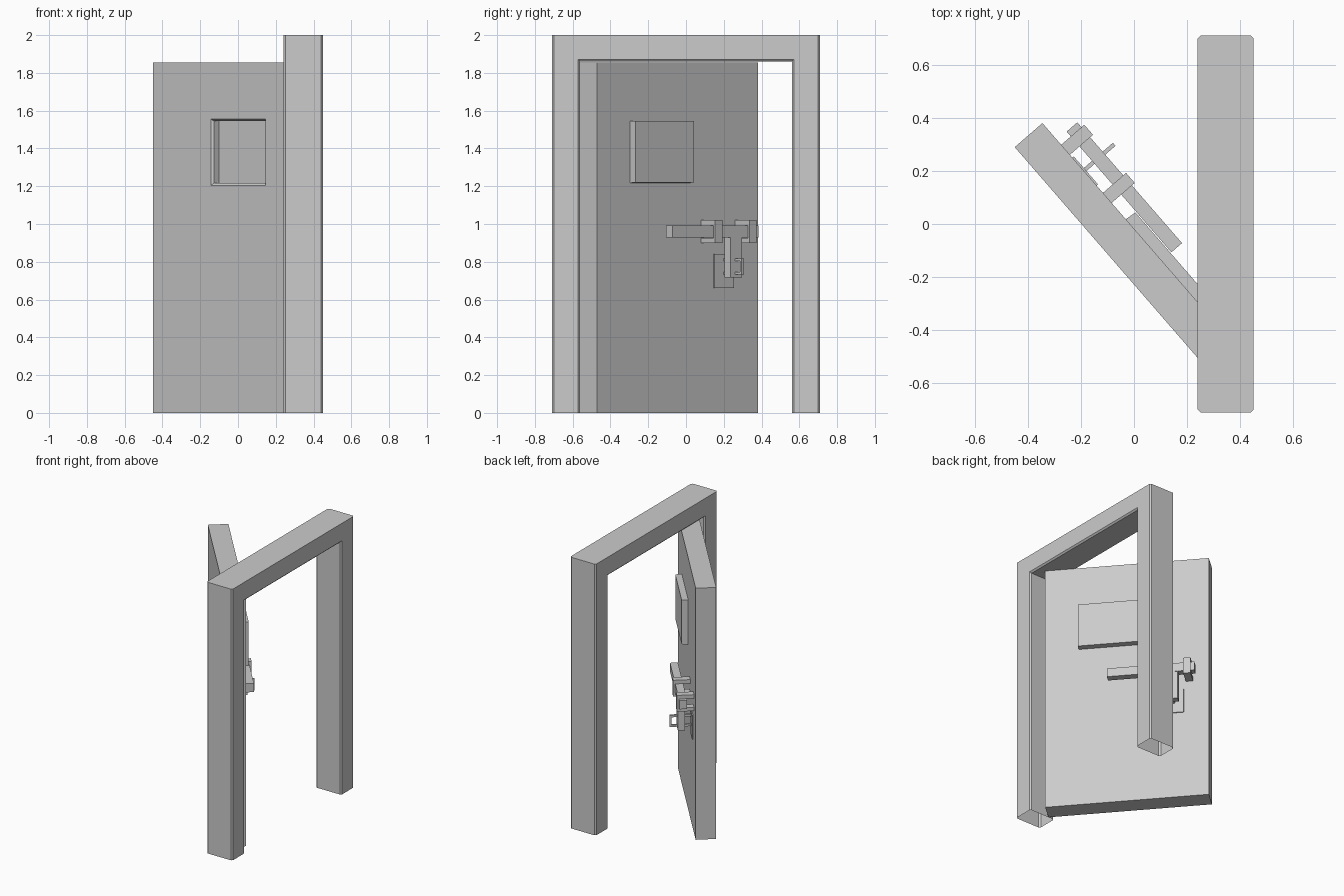
import bpy, bmesh, math
from mathutils import Matrix

if "Cube" in bpy.data.objects:
    bpy.data.objects.remove(bpy.data.objects["Cube"])

# Door space: x runs from latch edge to hinge, y out of the inner face, z up
DOOR = Matrix.Translation((-0.345, 0.38, 0)) @ Matrix.Rotation(math.radians(-49.05), 4, 'Z')


def finish(bm, name, matrix=Matrix()):
    bmesh.ops.recalc_face_normals(bm, faces=bm.faces)
    bm.transform(matrix)
    me = bpy.data.meshes.new(name)
    bm.to_mesh(me)
    bm.free()
    ob = bpy.data.objects.new(name, me)
    bpy.context.collection.objects.link(ob)
    return ob


def extrude_outline(pts, vec):
    bm = bmesh.new()
    face = bm.faces.new([bm.verts.new(p) for p in pts])
    ret = bmesh.ops.extrude_face_region(bm, geom=[face], use_keep_orig=True)
    bmesh.ops.translate(bm, vec=vec, verts=[g for g in ret['geom'] if isinstance(g, bmesh.types.BMVert)])
    bmesh.ops.recalc_face_normals(bm, faces=bm.faces)
    return bm


def box(name, x0, x1, y0, y1, z0, z1):
    pts = [(x0, y0, z0), (x1, y0, z0), (x1, y1, z0), (x0, y1, z0)]
    return finish(extrude_outline(pts, (0, 0, z1 - z0)), name, DOOR)


# Door frame: arch outline, chamfered edges, open feet
outline = [(-.71, 0), (-.71, 2), (.71, 2), (.71, 0), (.56, 0), (.56, 1.86), (-.56, 1.86), (-.56, 0)]
bm = extrude_outline([(0.24, y, z) for y, z in outline], (0.21, 0, 0))
feet = [f for f in bm.faces if all(v.co.z < 0.001 for v in f.verts)]
bmesh.ops.delete(bm, geom=feet, context='FACES')


def chamfered(e):
    a, b = (v.co for v in e.verts)
    upright = abs(a.z - b.z) > 1
    under_lintel = min(a.z, b.z) > 1.8 and max(a.z, b.z) < 1.9 and abs(a.y - b.y) > 1
    return upright or under_lintel


bmesh.ops.bevel(bm, geom=[e for e in bm.edges if chamfered(e)], offset=0.011,
                offset_type='OFFSET', segments=1, profile=0.5, affect='EDGES')
finish(bm, "door_frame")

# Door leaf: rings lofted from the hatch recess, around the slab, to the raised hatch
rings = [  # x0, x1, z0, z1, y
    (.477, .897, 1.216, 1.545, -.09),
    (.477, .897, 1.216, 1.545, -.126),
    (.466, .908, 1.205, 1.556, -.138),
    (0, 1.126, 0, 1.855, -.138),
    (0, 1.126, 0, 1.855, 0),
    (.479, .894, 1.218, 1.546, 0),
    (.484, .894, 1.22, 1.545, .044),
]
bm = bmesh.new()
loops = [[bm.verts.new(p) for p in ((a, y, c), (b, y, c), (b, y, d), (a, y, d))]
         for a, b, c, d, y in rings]
for lo, hi in zip(loops, loops[1:]):
    for i in range(4):
        j = (i + 1) % 4
        bm.faces.new((lo[i], lo[j], hi[j], hi[i]))
bm.faces.new(loops[0])
bm.faces.new(loops[-1])
finish(bm, "door_leaf", DOOR)

# Sliding bolt with its hanging tab
box("bolt_bar", .084, .686, .048, .101, .928, .992)
box("bolt_tab", .198, .276, .05, .099, .718, .929)

# U-shaped brackets holding the bolt
for i, x in enumerate((.108, .348)):
    prof = [(0, .9), (.115, .9), (.115, 1.02), (0, 1.02), (0, .993), (.102, .993), (.102, .927), (0, .927)]
    finish(extrude_outline([(x, y, z) for y, z in prof], (.05, 0, 0)), f"bolt_bracket_{i + 1}", DOOR)

# Hasp plate and staple loop
box("hasp_plate", .172, .311, 0, .007, .66, .84)
prof = [(0, .732), (.152, .732), (.152, .818), (0, .818), (0, .803), (.137, .803), (.137, .747), (0, .747)]
finish(extrude_outline([(.23, y, z) for y, z in prof], (.015, 0, 0)), "hasp_staple", DOOR)
